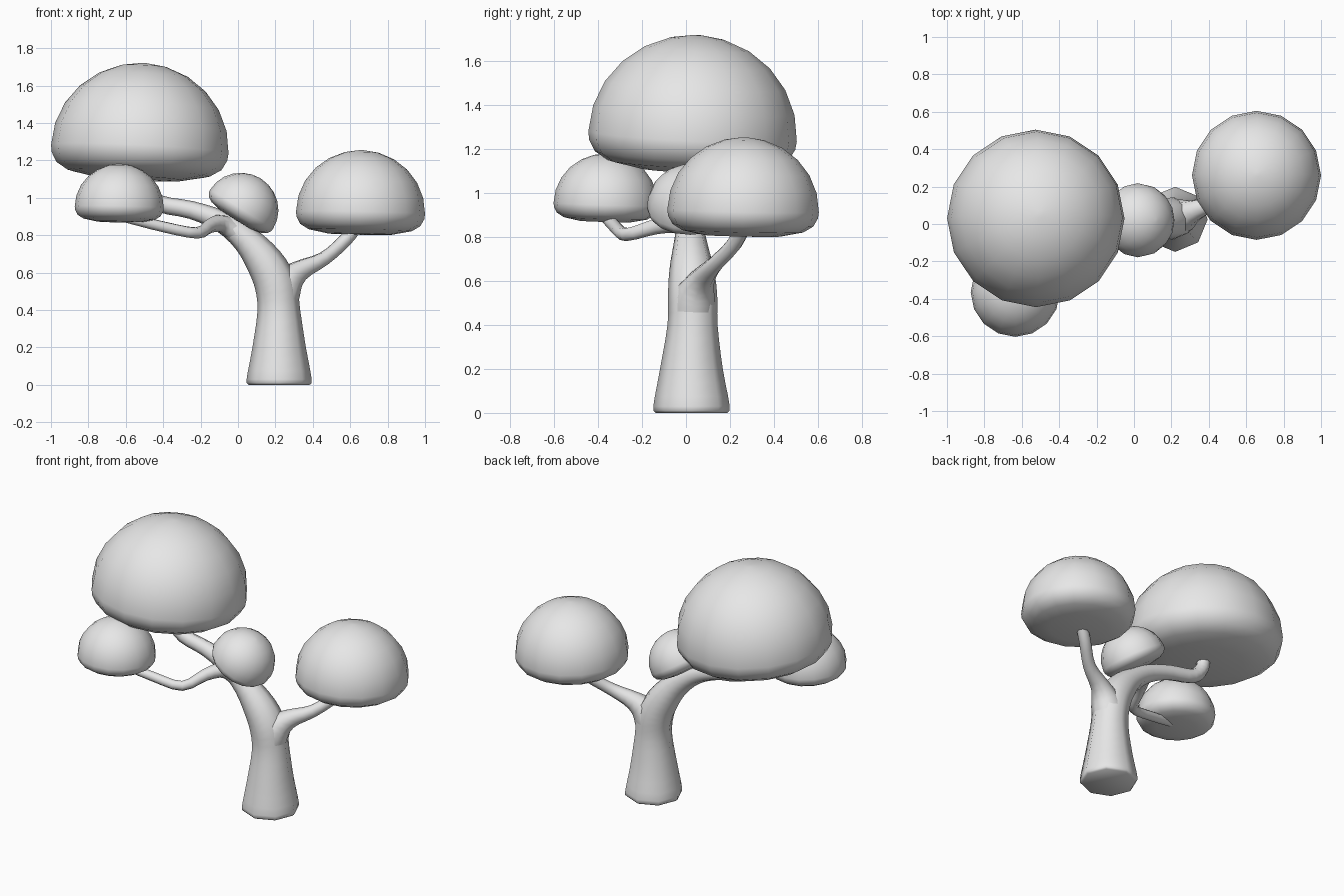
import bpy
import bmesh
import math
from mathutils import Vector

cube = bpy.data.objects.get("Cube")
if cube:
    bpy.data.objects.remove(cube, do_unlink=True)

grey = bpy.data.materials.new("plain_grey")
grey.use_nodes = True
grey.diffuse_color = (0.8, 0.8, 0.8, 1)
grey.node_tree.nodes["Principled BSDF"].inputs["Base Color"].default_value = (0.8, 0.8, 0.8, 1)


def circle(count, radius):
    """Points of a regular polygon in the xy plane."""
    step = math.tau / count
    return [Vector((radius * math.cos(i * step), radius * math.sin(i * step), 0))
            for i in range(count)]


def loft(name, rings, sharp_angle):
    """Skin a list of equal rings into a closed, smooth shaded solid."""
    bm = bmesh.new()
    loops = [[bm.verts.new(p) for p in ring] for ring in rings]
    n = len(loops[0])
    for low, high in zip(loops, loops[1:]):
        for i in range(n):
            j = (i + 1) % n
            bm.faces.new((low[i], low[j], high[j], high[i]))
    bm.faces.new(loops[0][::-1])
    bm.faces.new(loops[-1])
    bmesh.ops.recalc_face_normals(bm, faces=bm.faces[:])
    mesh = bpy.data.meshes.new(name)
    bm.to_mesh(mesh)
    bm.free()
    mesh.materials.append(grey)
    obj = bpy.data.objects.new(name, mesh)
    bpy.context.collection.objects.link(obj)
    bpy.ops.object.select_all(action='DESELECT')
    obj.select_set(True)
    bpy.context.view_layer.objects.active = obj
    bpy.ops.object.shade_smooth_by_angle(angle=math.radians(sharp_angle))
    return obj


def smooth_path(points, steps=3):
    """Catmull-Rom curve through (x, y, z, radius) points."""
    pts = [Vector(p) for p in points]
    pts = [2 * pts[0] - pts[1]] + pts + [2 * pts[-1] - pts[-2]]
    out = []
    for a, b, c, d in zip(pts, pts[1:], pts[2:], pts[3:]):
        for k in range(steps):
            t = k / steps
            out.append(0.5 * (2 * b + (c - a) * t + (2 * a - 5 * b + 4 * c - d) * t ** 2
                              + (3 * b - a - 3 * c + d) * t ** 3))
    return out + [pts[-2]]


def branch(name, points, sides=8):
    """Tapered tube whose rings follow the path without twisting."""
    path = smooth_path(points)
    spots = [p.to_3d() for p in path]
    rings = []
    heading = Vector((0, 0, 1))
    frame = heading.rotation_difference(heading)
    for i, p in enumerate(path):
        ahead = (spots[min(i + 1, len(spots) - 1)] - spots[max(i - 1, 0)]).normalized()
        frame = heading.rotation_difference(ahead) @ frame
        heading = ahead
        rings.append([spots[i] + frame @ v for v in circle(sides, p.w)])
    return loft(name, rings, 60)


def canopy(name, center, radius, axis, sides=16):
    """Dome with a rounded rim and a nearly flat underside."""
    profile = [(0.04, -0.34), (0.5, -0.33), (0.8, -0.27), (0.93, -0.19), (0.99, -0.08)]
    profile += [(math.cos(math.radians(a)), 0.97 * math.sin(math.radians(a)))
                for a in range(0, 90, 15)] + [(0.04, 0.97)]
    turn = Vector((0, 0, 1)).rotation_difference(Vector(axis))
    rings = [[Vector(center) + turn @ (v + Vector((0, 0, h * radius)))
              for v in circle(sides, r * radius)] for r, h in profile]
    return loft(name, rings, 180)


# Trunk flowing into the main limb
branch("trunk_and_main_limb", [
    (0.22, 0.025, 0, 0.163), (0.22, 0.025, 0.03, 0.174), (0.22, 0.025, 0.2, 0.143),
    (0.218, 0.03, 0.4, 0.114), (0.2, 0.03, 0.54, 0.112), (0.14, 0.025, 0.66, 0.1),
    (0.04, 0.02, 0.78, 0.075), (-0.09, 0.02, 0.875, 0.058), (-0.25, 0.03, 0.935, 0.048),
    (-0.42, 0.04, 0.97, 0.045), (-0.5, 0.04, 1.05, 0.043), (-0.51, 0.04, 1.15, 0.04)])

# Side branches
branch("left_branch", [
    (0.21, 0.025, 0.4, 0.1), (0.25, 0.04, 0.53, 0.094), (0.33, 0.075, 0.61, 0.058),
    (0.46, 0.13, 0.675, 0.038), (0.57, 0.22, 0.77, 0.036), (0.65, 0.27, 0.87, 0.035)])
branch("front_branch", [
    (0.02, 0.02, 0.79, 0.055), (-0.08, -0.02, 0.86, 0.05), (-0.15, -0.13, 0.85, 0.038),
    (-0.22, -0.27, 0.812, 0.031), (-0.4, -0.32, 0.845, 0.03), (-0.62, -0.37, 0.9, 0.028)])
branch("short_branch", [
    (0.03, 0.02, 0.78, 0.045), (0, 0.02, 0.86, 0.03), (0, 0.02, 0.93, 0.026)])

# Foliage domes
canopy("large_canopy", (-0.525, 0.03, 1.26), 0.475, (0.05, 0.05, 1))
canopy("left_canopy", (0.655, 0.26, 0.92), 0.345, (0.02, 0.02, 1))
canopy("front_canopy", (-0.635, -0.365, 0.95), 0.238, (0.02, 0.03, 1))
canopy("small_tilted_canopy", (0.02, 0.02, 0.94), 0.198, (0.53, 0, 0.85))
